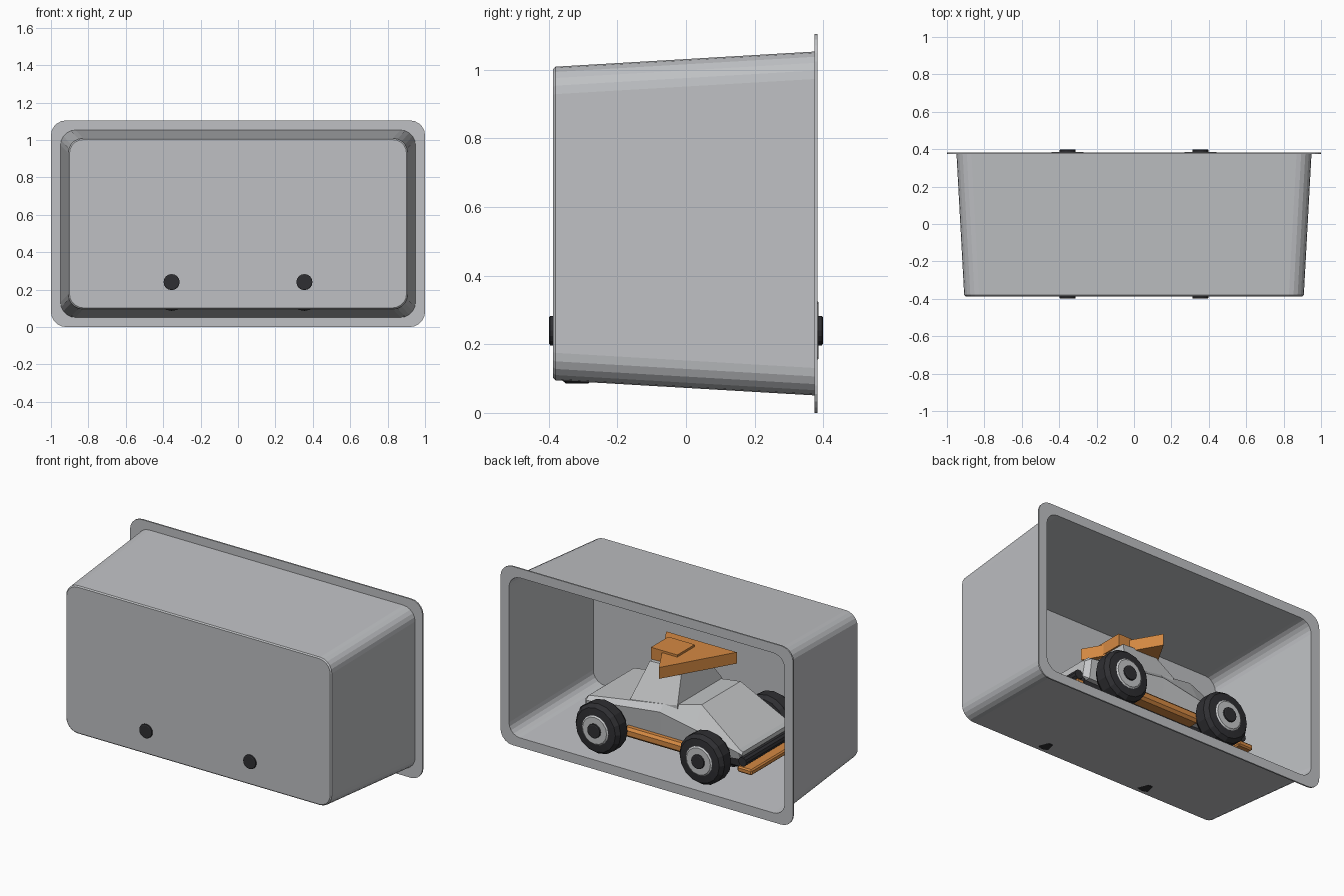
import bpy, bmesh, math
from mathutils import Matrix

if "Cube" in bpy.data.objects:
    bpy.data.objects.remove(bpy.data.objects["Cube"])


def material(name, rgb):
    m = bpy.data.materials.new(name)
    m.diffuse_color = (*rgb, 1)
    m.use_nodes = True
    m.node_tree.nodes["Principled BSDF"].inputs["Base Color"].default_value = m.diffuse_color
    return m


SHELL = material("shell_grey", (0.52, 0.53, 0.55))
BODY = material("body_grey", (0.56, 0.57, 0.58))
ORANGE = material("orange", (0.66, 0.25, 0.055))
BLACK = material("rubber_black", (0.028, 0.028, 0.032))


def finish(name, bm, mat, bevel=0):
    bmesh.ops.recalc_face_normals(bm, faces=bm.faces[:])
    me = bpy.data.meshes.new(name)
    bm.to_mesh(me)
    bm.free()
    me.materials.append(mat)
    ob = bpy.data.objects.new(name, me)
    bpy.context.collection.objects.link(ob)
    if bevel:
        mod = ob.modifiers.new("bevel", 'BEVEL')
        mod.width, mod.segments = bevel, 1
    return ob


def loft(name, rings, mat, closed_ends=True, bevel=0):
    """Skin a list of equal-length point rings."""
    bm = bmesh.new()
    vs = [[bm.verts.new(p) for p in r] for r in rings]
    n = len(vs[0])
    for a, b in zip(vs, vs[1:]):
        for i in range(n):
            j = (i + 1) % n
            bm.faces.new((a[i], a[j], b[j], b[i]))
    if closed_ends:
        bm.faces.new(vs[0])
        bm.faces.new(vs[-1])
    return finish(name, bm, mat, bevel)


def box(name, lo, hi, mat, bevel=0):
    rect = lambda z: [(lo[0], lo[1], z), (hi[0], lo[1], z), (hi[0], hi[1], z), (lo[0], hi[1], z)]
    return loft(name, [rect(lo[2]), rect(hi[2])], mat, bevel=bevel)


def rounded_rect(hx, hz, r, y, seg=5):
    pts = []
    for q, (sx, sz) in enumerate(((1, 1), (-1, 1), (-1, -1), (1, -1))):
        for i in range(seg + 1):
            a = math.pi / 2 * (q + i / seg)
            pts.append((sx * (hx - r) + r * math.cos(a), y,
                        0.552 + sz * (hz - r) + r * math.sin(a)))
    return pts


def lathe_y(name, profile, x, z, mat, side=1, n=16):
    """Turn a (radius, y) profile about an axis along y."""
    rings = [[(x + r * math.cos(2 * math.pi * i / n), side * y,
               z + r * math.sin(2 * math.pi * i / n)) for i in range(n)] for r, y in profile]
    return loft(name, rings, mat)


# Open tapered tray with a thin wall and a flat rim
loft("tray", [
    rounded_rect(0.900, 0.449, 0.075, -0.380),
    rounded_rect(0.942, 0.494, 0.075, 0.383),
    rounded_rect(1.000, 0.552, 0.080, 0.383),
    rounded_rect(1.000, 0.552, 0.080, 0.374),
    rounded_rect(0.949, 0.501, 0.080, 0.374),
    rounded_rect(0.908, 0.457, 0.080, -0.380),
    rounded_rect(0.901, 0.450, 0.075, -0.387),
], SHELL)

# Wheels: tyre, rim disc and hub cap
for end, x in (("front", -0.355), ("rear", 0.355)):
    for label, s in (("left", 1), ("right", -1)):
        tag = end + "_" + label
        lathe_y("tyre_" + tag, [(0.10, 0.255), (0.135, 0.26), (0.154, 0.285), (0.154, 0.35),
                                (0.135, 0.375), (0.09, 0.38)], x, 0.24, BLACK, s)
        lathe_y("rim_" + tag, [(0.09, 0.37), (0.09, 0.38), (0.082, 0.386)], x, 0.24, BODY, s)
        lathe_y("hub_" + tag, [(0.043, 0.37), (0.043, 0.396), (0.038, 0.399)], x, 0.24, BLACK, s)
    lathe_y("axle_" + end, [(0.035, -0.27), (0.035, 0.27)], x, 0.24, BLACK, n=10)

# Wedge hull from cross-sections: x, floor, shoulder half-width and z, deck half-width and z
sections = [
    (0.535, 0.24, 0.22, 0.325, 0.20, 0.335),
    (0.51, 0.22, 0.25, 0.335, 0.22, 0.355),
    (0.00, 0.21, 0.255, 0.400, 0.22, 0.437),
    (-0.24, 0.21, 0.255, 0.355, 0.19, 0.485),
    (-0.53, 0.24, 0.25, 0.288, 0.235, 0.305),
    (-0.55, 0.25, 0.24, 0.275, 0.23, 0.290),
]
loft("hull", [[(x, -ys + 0.02, zf), (x, -ys, zs), (x, -yd, zd),
               (x, yd, zd), (x, ys, zs), (x, ys - 0.02, zf)]
              for x, zf, ys, zs, yd, zd in sections], BODY)

# Tapered turret
loft("turret", [
    [(-0.10, -0.22, 0.40), (0.25, -0.22, 0.37), (0.25, 0.22, 0.37), (-0.10, 0.22, 0.40)],
    [(-0.096, -0.22, 0.454), (0.238, -0.22, 0.386), (0.238, 0.22, 0.386), (-0.096, 0.22, 0.454)],
    [(-0.05, -0.11, 0.625), (0.17, -0.11, 0.615), (0.17, 0.11, 0.615), (-0.05, 0.11, 0.625)],
], BODY)

# Three-sided roof blade with a block across it
tri = lambda z: [(0.005 + 0.278 * math.cos(math.radians(a)),
                  -0.02 + 0.278 * math.sin(math.radians(a)), z) for a in (90, 210, 330)]
loft("roof_blade", [tri(0.605), tri(0.675)], ORANGE)
box("roof_block", (0.0, -0.085, 0.615), (0.18, 0.085, 0.688), ORANGE)

# Chassis and side sills
box("chassis", (-0.54, -0.20, 0.165), (0.54, 0.20, 0.25), BLACK, 0.015)
for i in range(12):
    x = -0.44 + i * 0.08
    box("floor_rib", (x - 0.015, -0.18, 0.152), (x + 0.015, 0.18, 0.17), BLACK)
for label, s in (("left", 1), ("right", -1)):
    ys = sorted((s * 0.19, s * 0.28))
    box("sill_" + label, (-0.24, ys[0], 0.195), (0.24, ys[1], 0.255), ORANGE, 0.015)

# Rollers and bumper bars at both ends
for end, s, w in (("front", -1, 0.25), ("rear", 1, 0.20)):
    lathe_y("roller_" + end, [(0.028, -w), (0.028, w)], s * 0.56, 0.24, BLACK, n=10)
    xs = sorted((s * 0.53, s * (0.63 if s < 0 else 0.58)))
    box("bumper_" + end, (xs[0], -w - 0.01, 0.175), (xs[1], w + 0.01, 0.21), ORANGE, 0.008)
